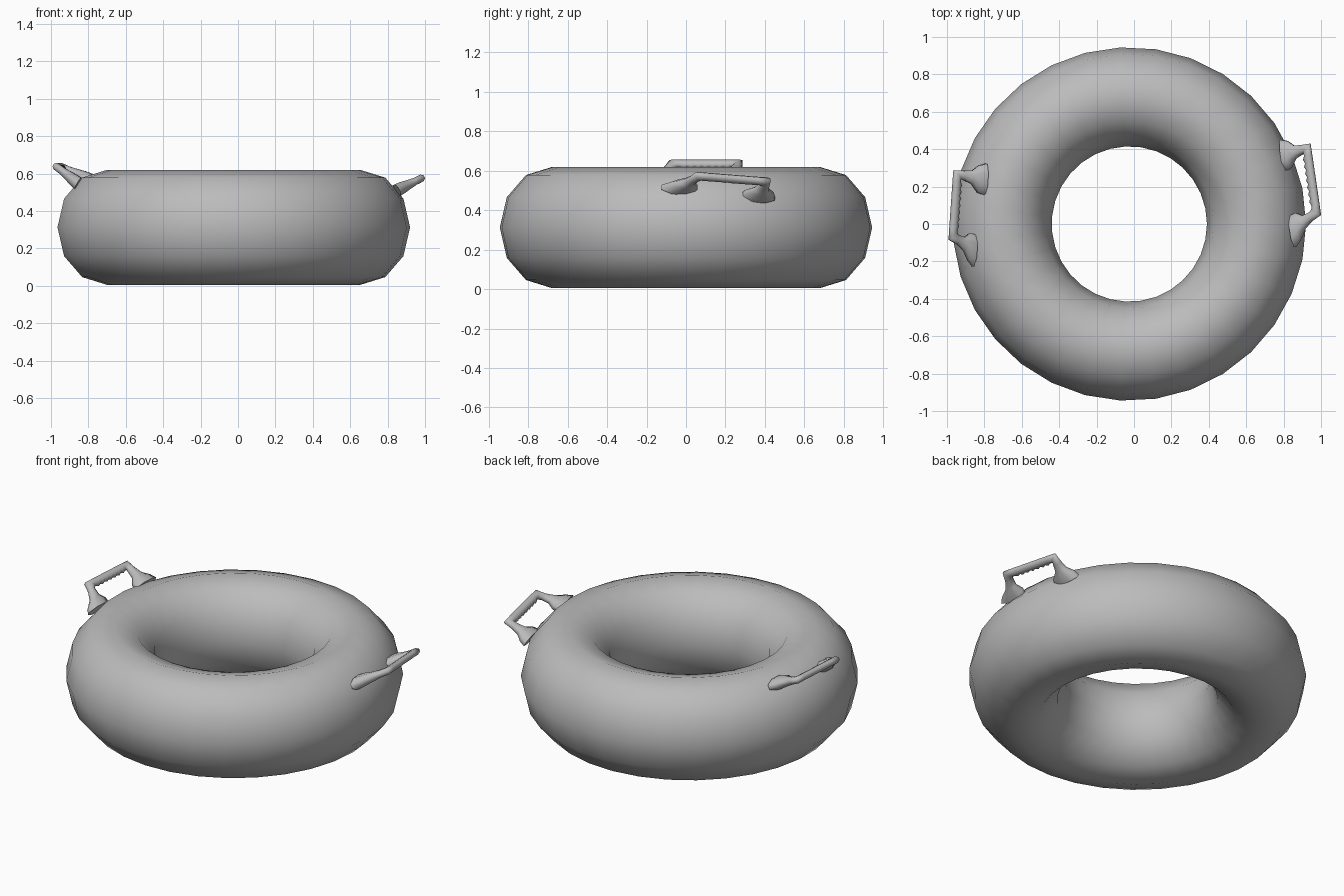
import bpy, bmesh
from math import cos, sin, pi
from mathutils import Vector

cube = bpy.data.objects.get("Cube")
if cube:
    bpy.data.objects.remove(cube)

grey = bpy.data.materials.new("grey_rubber")
grey.use_nodes = True
GREY = (0.5, 0.5, 0.5, 1)
grey.diffuse_color = GREY
grey.node_tree.nodes["Principled BSDF"].inputs["Base Color"].default_value = GREY


def loft(name, rings, closed):
    """Skin a list of rings into one smooth object."""
    bm = bmesh.new()
    loops = [[bm.verts.new(p) for p in ring] for ring in rings]
    n = len(loops[0])
    pairs = list(zip(loops, loops[1:]))
    if closed:
        pairs.append((loops[-1], loops[0]))
    for a, b in pairs:
        for i in range(n):
            j = (i + 1) % n
            bm.faces.new((a[i], a[j], b[j], b[i]))
    if not closed:
        bm.faces.new(loops[0])
        bm.faces.new(loops[-1])
    bmesh.ops.recalc_face_normals(bm, faces=bm.faces)
    for f in bm.faces:
        f.smooth = len(f.verts) == 4
    mesh = bpy.data.meshes.new(name)
    bm.to_mesh(mesh)
    bm.free()
    mesh.materials.append(grey)
    ob = bpy.data.objects.new(name, mesh)
    bpy.context.collection.objects.link(ob)
    return ob


# Inflated ring: oval section swept round the axis
SEGMENTS, SIDES = 31, 12
MAJOR, HALF_W, HALF_H = 0.68, 0.265, 0.307
rings = []
for i in range(SEGMENTS):
    a = 2 * pi * i / SEGMENTS
    ring = []
    for k in range(SIDES):
        t = 2 * pi * k / SIDES
        r = MAJOR + HALF_W * cos(t)
        ring.append((r * cos(a) - 0.025, r * sin(a), 0.312 + HALF_H * sin(t)))
    rings.append(ring)
loft("tube", rings, True)


# Carry handle: flared feet, posts and a grip with finger ridges
def handle(name, foot_a, corner_a, corner_b, foot_b):
    fa, ca, cb, fb = map(Vector, (foot_a, corner_a, corner_b, foot_b))
    u = (cb - ca).normalized()
    v = ca + cb - fa - fb
    v = (v - u * v.dot(u)).normalized()
    n = u.cross(v)
    rings = []

    def station(centre, side, inner, outer, depth):
        ring = []
        for k in range(8):
            t = 2 * pi * (k + 0.5) / 8
            c = cos(t) * 1.08
            ring.append(centre + side * c * (outer if c > 0 else inner)
                        + n * sin(t) * 1.08 * depth)
        rings.append(ring)

    # (position along the post, inner half width, outer half width, half depth)
    post = [(-0.1, 0.085, 0.085, 0.034), (0.15, 0.075, 0.07, 0.032),
            (0.42, 0.035, 0.035, 0.026), (0.75, 0.024, 0.026, 0.02)]
    for t, wi, wo, d in post:
        station(fa.lerp(ca, t), -u, wi, wo, d)
    station(ca, (v - u).normalized(), 0.03, 0.03, 0.02)
    steps = 16
    for i in range(1, steps):
        ridge = 0.021 if i % 2 else 0.03
        station(ca.lerp(cb, 0.06 + 0.88 * i / steps), v, ridge, 0.022, 0.019)
    station(cb, (v + u).normalized(), 0.03, 0.03, 0.02)
    for t, wi, wo, d in reversed(post):
        station(fb.lerp(cb, t), u, wi, wo, d)
    loft(name, rings, False)


handle("right_handle", (-0.81, 0.24, 0.575), (-0.945, 0.265, 0.635),
       (-0.968, -0.065, 0.635), (-0.865, -0.135, 0.555))
handle("left_handle", (0.81, 0.37, 0.475), (0.925, 0.405, 0.545),
       (0.975, 0.065, 0.572), (0.86, -0.03, 0.515))
